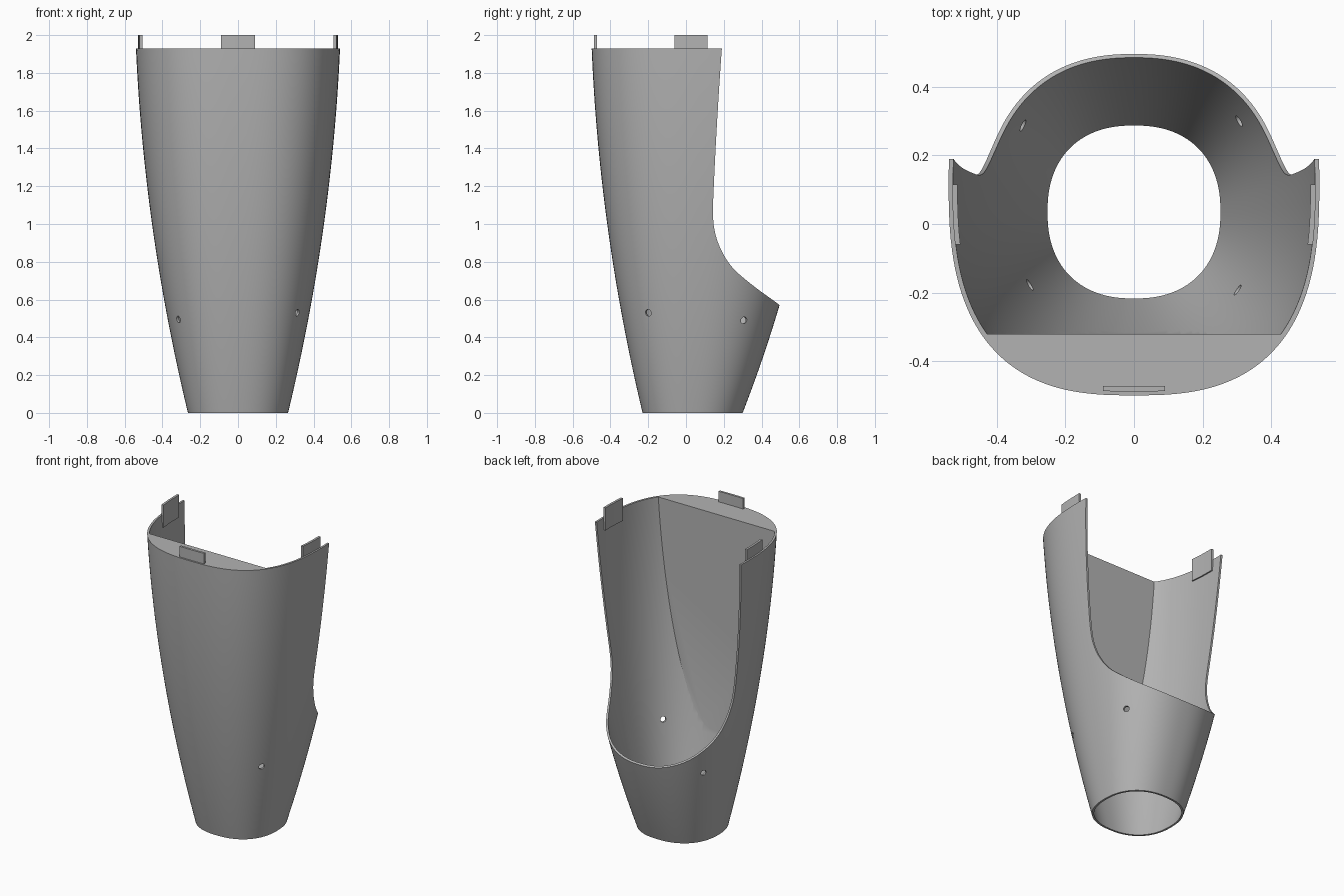
import bpy, bmesh
from math import sin, cos, pi, copysign
from mathutils import Vector

cube = bpy.data.objects.get("Cube")
if cube:
    bpy.data.objects.remove(cube, do_unlink=True)

grey = bpy.data.materials.new("plain grey")
grey.use_nodes = True
grey.diffuse_color = (0.45, 0.45, 0.45, 1)
grey.node_tree.nodes["Principled BSDF"].inputs["Base Color"].default_value = grey.diffuse_color

TOP, PLATE_Y, WALL = 1.93, -0.32, 0.013


def section(z, inset=0):
    """Half width, half depth, centre y and front roundness at height z."""
    width = 0.265 + 0.241 * z - 0.051 * z * z
    front = -0.23 - 0.238 * z + 0.051 * z * z
    back = 0.30 + 0.388 * z - 0.08 * z * z
    return width - inset, (back - front) / 2 - inset, (back + front) / 2, 2.3 + 0.2 * z


def outline(z, inset=0, count=144):
    w, d, cy, n_front = section(z, inset)
    points = []
    for i in range(count):
        a = 2 * pi * i / count
        n = n_front if sin(a) < 0 else 2.3
        x = copysign(abs(cos(a)) ** (2 / n), cos(a)) * w
        y = copysign(abs(sin(a)) ** (2 / n), sin(a)) * d
        points.append((x, cy + y, z))
    return points


def finish(name, bm):
    bmesh.ops.recalc_face_normals(bm, faces=bm.faces)
    mesh = bpy.data.meshes.new(name)
    bm.to_mesh(mesh)
    bm.free()
    mesh.materials.append(grey)
    obj = bpy.data.objects.new(name, mesh)
    bpy.context.collection.objects.link(obj)
    return obj


def loft(low, high, inset, rows=40):
    bm = bmesh.new()
    rings = [[bm.verts.new(p) for p in outline(low + (high - low) * r / rows, inset)]
             for r in range(rows + 1)]
    for a, b in zip(rings, rings[1:]):
        for i in range(len(a)):
            bm.faces.new((a[i - 1], a[i], b[i], b[i - 1]))
    bm.faces.new(rings[0])
    bm.faces.new(rings[-1])
    return bm


def prism(name, points, offset):
    """Extrude a closed polygon along an offset."""
    bm = bmesh.new()
    face = bm.faces.new([bm.verts.new(p) for p in points])
    new = bmesh.ops.extrude_face_region(bm, geom=[face])["geom"]
    bmesh.ops.translate(bm, vec=offset, verts=[v for v in new if isinstance(v, bmesh.types.BMVert)])
    return finish(name, bm)


def smooth(obj):
    bpy.ops.object.select_all(action="DESELECT")
    obj.select_set(True)
    bpy.context.view_layer.objects.active = obj
    bpy.ops.object.shade_smooth_by_angle(angle=0.5)


# Tapered outer body
shell = finish("tapered_shell", loft(0, TOP, 0))

# Cavity, stopped by a flat wall at the front
bm = loft(-0.05, TOP + 0.07, WALL)
cut = bmesh.ops.bisect_plane(bm, geom=bm.verts[:] + bm.edges[:] + bm.faces[:],
                             plane_co=(0, PLATE_Y, 0), plane_no=(0, 1, 0), clear_inner=True)
bmesh.ops.holes_fill(bm, edges=[e for e in bm.edges if e.is_boundary], sides=0)
cutters = [finish("cavity_cutter", bm)]

# Open back, following a smooth side curve
knots = [Vector((-0.8, y, z)) for y, z in (
    (0.21, 2.1), (0.19, 1.93), (0.165, 1.55), (0.148, 1.22), (0.143, 1.05), (0.155, 0.95),
    (0.19, 0.855), (0.25, 0.765), (0.36, 0.67), (0.497, 0.57), (0.64, 0.46))]
curve = []
for i in range(1, len(knots) - 2):
    p, a, b, q = knots[i - 1:i + 3]
    for s in range(6):
        t = s / 6
        curve.append(((2 * a + (b - p) * t + (2 * p - 5 * a + 4 * b - q) * t ** 2
                       + (3 * a - p - 3 * b + q) * t ** 3) / 2))
curve = [knots[0]] + curve + knots[-2:]
curve += [Vector((-0.8, 1.2, 0.46)), Vector((-0.8, 1.2, 2.1))]
cutters.append(prism("back_cutter", curve, (1.6, 0, 0)))

# Four small screw holes
for x, y, z in ((0.315, -0.2, 0.53), (0.315, 0.305, 0.49),
                (-0.325, -0.19, 0.495), (-0.32, 0.285, 0.53)):
    axis = Vector((copysign(0.85, x), copysign(0.5, y), 0)).normalized()
    side = Vector((-axis.y, axis.x, 0))
    ring = [Vector((x, y, z)) - axis * 0.08 + side * cos(a) * 0.018 + Vector((0, 0, sin(a) * 0.018))
            for a in (2 * pi * k / 20 for k in range(20))]
    cutters.append(prism("hole_cutter", ring, axis * 0.16))

for cutter in cutters:
    mod = shell.modifiers.new("cut", "BOOLEAN")
    mod.operation, mod.solver, mod.object = "DIFFERENCE", "EXACT", cutter
graph = bpy.context.evaluated_depsgraph_get()
result = bpy.data.meshes.new_from_object(shell.evaluated_get(graph))
shell.modifiers.clear()
shell.data = result
for cutter in cutters:
    bpy.data.objects.remove(cutter, do_unlink=True)
smooth(shell)


# Locating tabs that follow the inside of the rim
def rim_point(inset, along, facing):
    w, d, cy, n = section(TOP, inset)
    if facing == 0:
        return Vector((along, cy - d * (1 - abs(along / w) ** n) ** (1 / n), 1.85))
    n = n if along < cy else 2.3
    return Vector((facing * w * (1 - abs((along - cy) / d) ** n) ** (1 / n), along, 1.85))


for name, facing, start, end in (("front_tab", 0, -0.09, 0.09),
                                 ("left_tab", 1, -0.06, 0.115), ("right_tab", -1, -0.06, 0.115)):
    steps = [start + (end - start) * i / 10 for i in range(11)]
    strip = [rim_point(0.011, s, facing) for s in steps]
    strip += [rim_point(0.026, s, facing) for s in reversed(steps)]
    smooth(prism(name, strip, (0, 0, 0.15)))
